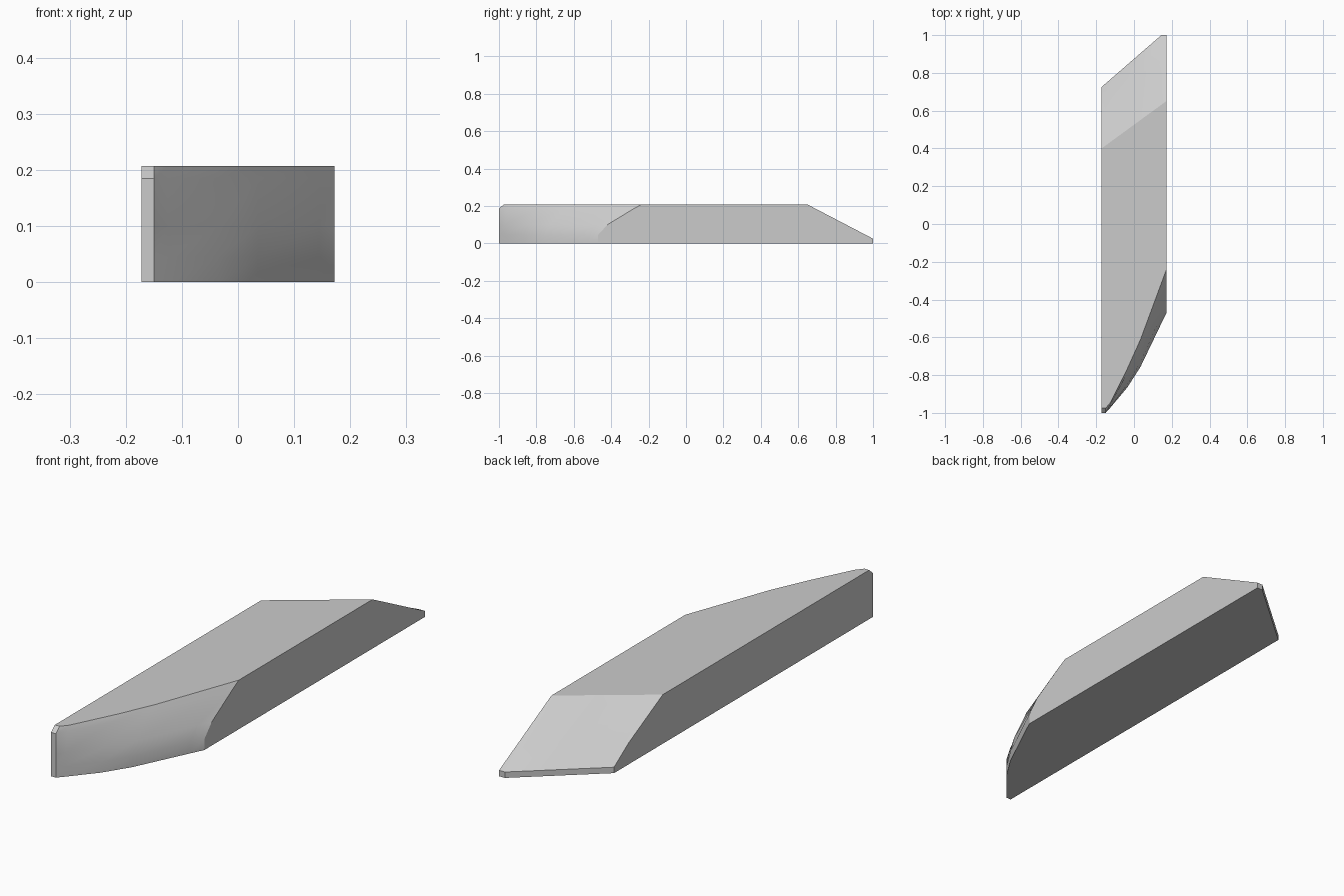
import bpy
import bmesh
from math import radians

cube = bpy.data.objects.get("Cube")
if cube:
    bpy.data.objects.remove(cube, do_unlink=True)

# Plain grey finish
grey = bpy.data.materials.new("light_grey")
grey.use_nodes = True
colour = (0.6, 0.6, 0.6, 1)
grey.diffuse_color = colour
grey.node_tree.nodes["Principled BSDF"].inputs["Base Color"].default_value = colour

LEFT, HEIGHT, LIP = -0.172, 0.207, 0.025

# Curved nose: one row per station across the width, front y at each level
levels = (0, 0.045, 0.10, 0.185, HEIGHT)
nose = {
    LEFT: (-1, -1, -1, -1, -0.975),
    -0.15: (-1, -1, -1, -1, -0.975),
    -0.125: (-0.972, -0.972, -0.97, -0.957, -0.945),
    -0.035: (-0.865, -0.865, -0.85, -0.79, -0.765),
    0.035: (-0.755, -0.755, -0.73, -0.65, -0.61),
    0.145: (-0.526, -0.526, -0.48, -0.353, -0.313),
    0.172: (-0.47, -0.47, -0.42, -0.28, -0.24),
}


def section(x, front):
    """Closed side profile at one station: nose, top, sloping tail, lip."""
    across = x - LEFT
    top = 0.40 + 0.73 * across
    tip = min(1, 0.725 + 0.868 * across)
    mid_z = 0.09
    t = (HEIGHT - mid_z) / (HEIGHT - LIP)
    bow = 0.02 * max(0, 1 - across / 0.3)
    mid = top + (tip - top) * t + bow
    points = list(zip(front, levels))
    points += [(top, HEIGHT), (mid, mid_z), (tip, LIP), (tip, 0)]
    return [(x, y, z) for y, z in points]


# Loft the sections across the width and cap both sides
bm = bmesh.new()
rings = [[bm.verts.new(p) for p in section(x, f)] for x, f in nose.items()]
for a, b in zip(rings, rings[1:]):
    for i in range(len(a)):
        j = (i + 1) % len(a)
        bm.faces.new((a[i], a[j], b[j], b[i]))
bm.faces.new(rings[0])
bm.faces.new(rings[-1])
bmesh.ops.recalc_face_normals(bm, faces=bm.faces)

mesh = bpy.data.meshes.new("angled_beam")
bm.to_mesh(mesh)
bm.free()
mesh.materials.append(grey)
beam = bpy.data.objects.new("angled_beam", mesh)
bpy.context.collection.objects.link(beam)

# Smooth nose with crisp outer edges
bpy.ops.object.select_all(action="DESELECT")
beam.select_set(True)
bpy.context.view_layer.objects.active = beam
bpy.ops.object.shade_smooth_by_angle(angle=radians(25))
